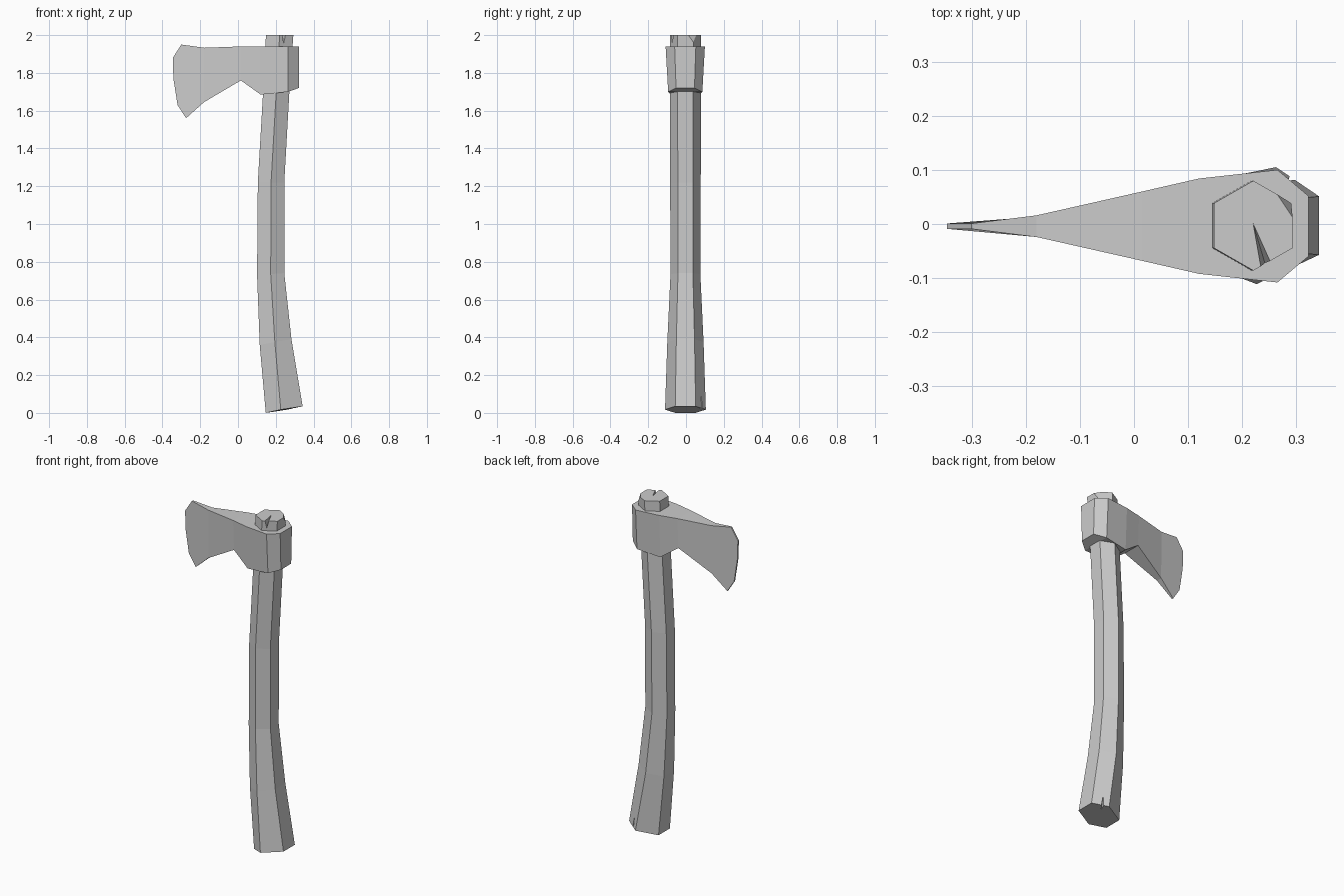
import bpy, bmesh
from math import sin, cos, radians

cube = bpy.data.objects.get("Cube")
if cube:
    bpy.data.objects.remove(cube)

grey = bpy.data.materials.new("plain_grey")
grey.use_nodes = True
grey.diffuse_color = (0.6, 0.6, 0.6, 1)
grey.node_tree.nodes["Principled BSDF"].inputs["Base Color"].default_value = (0.6, 0.6, 0.6, 1)


def finish(bm, name):
    bmesh.ops.recalc_face_normals(bm, faces=bm.faces)
    mesh = bpy.data.meshes.new(name)
    bm.to_mesh(mesh)
    bm.free()
    mesh.materials.append(grey)
    obj = bpy.data.objects.new(name, mesh)
    bpy.context.collection.objects.link(obj)
    return obj


def loft(bm, rings):
    """Skin equal-length rings of points and cap both ends."""
    rows = [[bm.verts.new(p) for p in ring] for ring in rings]
    for a, b in zip(rows, rows[1:]):
        for i in range(len(a)):
            j = (i + 1) % len(a)
            bm.faces.new((a[i], a[j], b[j], b[i]))
    bm.faces.new(rows[0][::-1])
    bm.faces.new(rows[-1])
    return rows


def chop(obj, points):
    """Cut the convex hull of the points out of an object."""
    bm = bmesh.new()
    for p in points:
        bm.verts.new(p)
    bmesh.ops.convex_hull(bm, input=bm.verts)
    cutter = finish(bm, "cutter")
    cutter.hide_render = True
    mod = obj.modifiers.new("cut", 'BOOLEAN')
    mod.operation, mod.solver, mod.object = 'DIFFERENCE', 'EXACT', cutter
    graph = bpy.context.evaluated_depsgraph_get()
    mesh = bpy.data.meshes.new_from_object(obj.evaluated_get(graph))
    obj.modifiers.clear()
    obj.data = mesh
    bpy.data.objects.remove(cutter)


# Curved six-sided handle: left x, right x, left z, right z, half depth, skew
stations = [
    (0.147, 0.342, 0.0, 0.035, 0.108, 0.018),
    (0.115, 0.283, 0.36, 0.39, 0.096, 0.004),
    (0.101, 0.245, 0.73, 0.74, 0.079, 0),
    (0.105, 0.245, 1.22, 1.22, 0.081, 0),
    (0.133, 0.272, 1.70, 1.70, 0.082, 0),
    (0.148, 0.293, 2.0, 2.0, 0.083, 0),
]
rings = []
for x0, x1, z0, z1, depth, skew in stations:
    ring = []
    for k in range(6):
        a = radians(30 + 60 * k)
        t = 0.5 + 0.5 * cos(a) / cos(radians(30))
        side = sin(a) if k in (1, 4) else 0
        ring.append((x0 + t * (x1 - x0) + skew * side,
                     depth * sin(a) - 0.003, z0 + t * (z1 - z0)))
    rings.append(ring)
bm = bmesh.new()
loft(bm, rings)
handle = finish(bm, "handle")

# Splits in both ends and a chipped top corner
chop(handle, [(0.215, 0.018, 2.01), (0.236, -0.1, 2.01),
              (0.268, -0.1, 2.01), (0.25, -0.1, 1.94)])
chop(handle, [(0.255, 0.063, 2.01), (0.297, 0, 2.01),
              (0.297, 0.04, 1.945), (0.33, 0.07, 2.03)])
chop(handle, [(0.265, 0.03, -0.02), (0.302, 0.125, -0.02),
              (0.328, 0.11, -0.02), (0.30, 0.12, 0.18)])

# Axe head: x, top z, bottom z, half thickness, narrowing underneath
sections = [
    (0.322, 1.94, 1.72, 0.056),
    (0.265, 1.94, 1.70, 0.104),
    (0.12, 1.94, 1.685, 0.088),
    (0.015, 1.94, 1.76, 0.064),
    (-0.18, 1.933, 1.645, 0.02),
]
bm = bmesh.new()
rows = loft(bm, [[(x, y - 0.004, top), (x, -y - 0.004, top),
                  (x, -0.87 * y - 0.004, low), (x, 0.87 * y - 0.004, low)]
                 for x, top, low, y in sections])

# Flared blade grown from the last section out to a thin curved edge
end = rows[-1]
bm.faces.remove(next(f for f in bm.faces if set(f.verts) == set(end)))
rim = [(-0.30, 1.95), (-0.345, 1.88), (-0.342, 1.77), (-0.32, 1.63), (-0.275, 1.56)]
back, front = ([bm.verts.new((x, y - 0.004, z)) for x, z in rim] for y in (0.005, -0.005))
back = [end[0]] + back + [end[3]]
front = [end[1]] + front + [end[2]]
bm.faces.new(back)
bm.faces.new(front[::-1])
for i in range(len(back) - 1):
    bm.faces.new((back[i], front[i], front[i + 1], back[i + 1]))
finish(bm, "axe_head")
